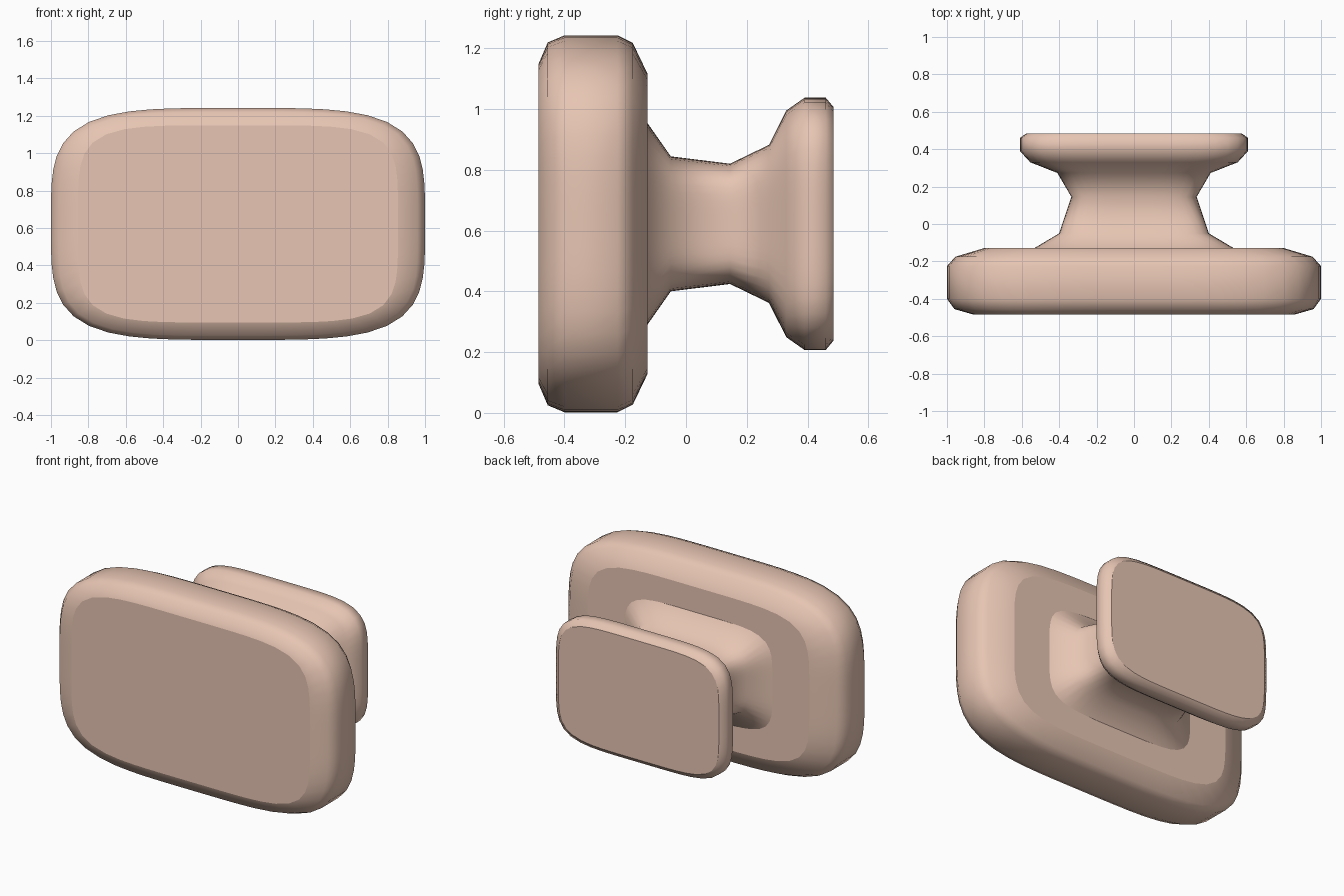
import bpy, bmesh
from math import cos, sin, pi, copysign

if "Cube" in bpy.data.objects:
    bpy.data.objects.remove(bpy.data.objects["Cube"])

CZ = 0.622      # height of the knob axis
SEG = 64        # points around each rounded-rectangle ring

mat = bpy.data.materials.new("copper")
mat.diffuse_color = (0.80, 0.56, 0.45, 1)
mat.use_nodes = True
mat.node_tree.nodes["Principled BSDF"].inputs["Base Color"].default_value = mat.diffuse_color


def ring(bm, y, hx, hz, n):
    """Rounded rectangle (superellipse) ring in the xz plane."""
    verts = []
    for i in range(SEG):
        a = 2 * pi * (i + 0.5) / SEG
        c, s = cos(a), sin(a)
        # radial form keeps points evenly spread round the corners
        r = (abs(c) ** n + abs(s) ** n) ** (-1 / n)
        verts.append(bm.verts.new((hx * r * c, y, CZ + hz * r * s)))
    return verts


def loft(name, profile, cap_front):
    """Smooth skin through the rings with crisp flat end caps."""
    bm = bmesh.new()
    rings = [ring(bm, *p) for p in profile]
    for a, b in zip(rings, rings[1:]):
        for i in range(SEG):
            j = (i + 1) % SEG
            bm.faces.new((a[i], a[j], b[j], b[i])).smooth = True
    caps = [bm.faces.new(rings[-1])]
    if cap_front:
        caps.append(bm.faces.new(rings[0]))
    for cap in caps:
        cap.smooth = False
        for e in cap.edges:
            e.smooth = False
    bmesh.ops.recalc_face_normals(bm, faces=bm.faces)
    me = bpy.data.meshes.new(name)
    bm.to_mesh(me)
    bm.free()
    me.materials.append(mat)
    ob = bpy.data.objects.new(name, me)
    bpy.context.collection.objects.link(ob)
    return ob


# Large front pad: (y, half width, half height, squareness)
loft("front_pad", [
    (-0.485, 0.855, 0.527, 5.0),
    (-0.455, 0.960, 0.597, 4.2),
    (-0.400, 1.000, 0.620, 4.0),
    (-0.225, 1.000, 0.620, 4.0),
    (-0.175, 0.955, 0.595, 4.2),
    (-0.127, 0.795, 0.495, 5.0),
], True)

# Waisted neck flaring into the smaller back plate
loft("neck_and_back_plate", [
    (-0.127, 0.530, 0.332, 5.0),
    (-0.050, 0.400, 0.222, 5.0),
    (0.145, 0.335, 0.198, 5.0),
    (0.273, 0.410, 0.260, 5.0),
    (0.330, 0.555, 0.373, 5.0),
    (0.390, 0.610, 0.415, 5.0),
    (0.460, 0.610, 0.415, 5.0),
    (0.485, 0.575, 0.385, 5.0),
], False)
